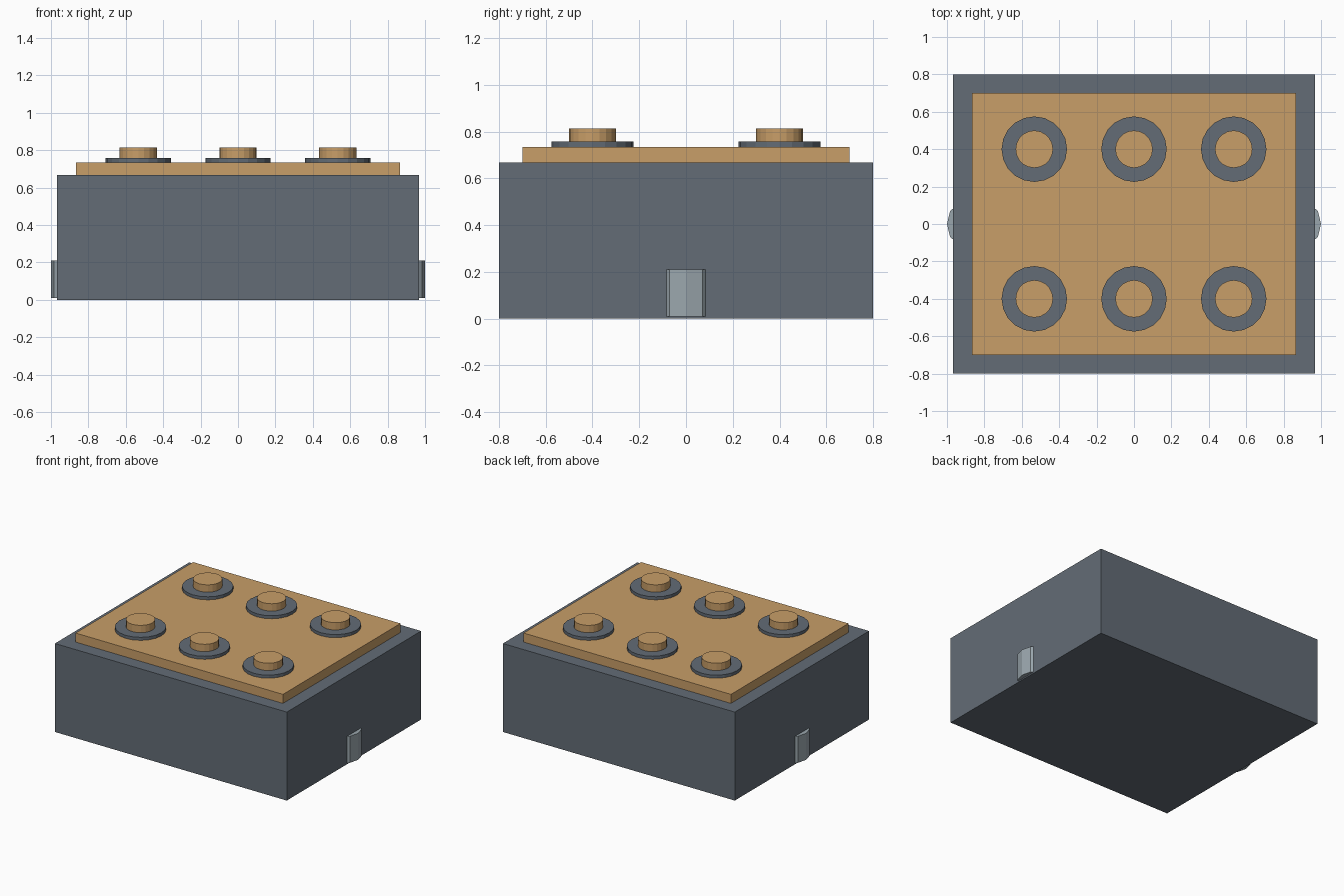
import bpy
import bmesh

cube = bpy.data.objects.get("Cube")
if cube:
    bpy.data.objects.remove(cube, do_unlink=True)


def material(name, rgb):
    m = bpy.data.materials.new(name)
    m.use_nodes = True
    m.diffuse_color = (*rgb, 1)
    m.node_tree.nodes["Principled BSDF"].inputs["Base Color"].default_value = (*rgb, 1)
    return m


slate = material("slate grey", (0.125, 0.15, 0.18))
tan = material("warm tan", (0.58, 0.342, 0.138))
steel = material("light steel", (0.323, 0.381, 0.418))


def prism(name, outline, z0, z1, mat):
    """Extrude a flat outline from z0 up to z1."""
    bm = bmesh.new()
    face = bm.faces.new([bm.verts.new((x, y, z0)) for x, y in outline])
    top = bmesh.ops.extrude_face_region(bm, geom=[face])["geom"]
    verts = [g for g in top if isinstance(g, bmesh.types.BMVert)]
    bmesh.ops.translate(bm, verts=verts, vec=(0, 0, z1 - z0))
    bmesh.ops.recalc_face_normals(bm, faces=bm.faces)
    mesh = bpy.data.meshes.new(name)
    bm.to_mesh(mesh)
    bm.free()
    mesh.materials.append(mat)
    obj = bpy.data.objects.new(name, mesh)
    bpy.context.collection.objects.link(obj)
    return obj


def slab(name, hx, hy, z0, z1, mat):
    return prism(name, [(-hx, -hy), (hx, -hy), (hx, hy), (-hx, hy)], z0, z1, mat)


def disc(name, x, y, radius, z0, z1, mat):
    bpy.ops.mesh.primitive_cylinder_add(vertices=20, radius=radius, depth=z1 - z0,
                                        location=(x, y, (z0 + z1) / 2))
    obj = bpy.context.object
    obj.name = name
    obj.data.materials.append(mat)


# Body block and top plate
slab("body", 0.967, 0.8, 0, 0.667, slate)
slab("top_plate", 0.865, 0.7, 0.667, 0.735, tan)

# Two rows of three studs, each with a collar
for row, y in (("front", -0.4), ("back", 0.4)):
    for col, x in (("right", -0.533), ("middle", 0), ("left", 0.533)):
        disc(f"{row}_{col}_collar", x, y, 0.175, 0.735, 0.758, slate)
        disc(f"{row}_{col}_stud", x, y, 0.1, 0.758, 0.813, tan)

# Faceted catch low on each side
half = [(0.96, 0.083), (0.967, 0.083), (0.983, 0.07)]
profile = half + [(1, 0)] + [(x, -y) for x, y in reversed(half)]
for side, s in (("left", 1), ("right", -1)):
    prism(f"{side}_catch", [(s * x, y) for x, y in profile], 0.01, 0.21, steel)
